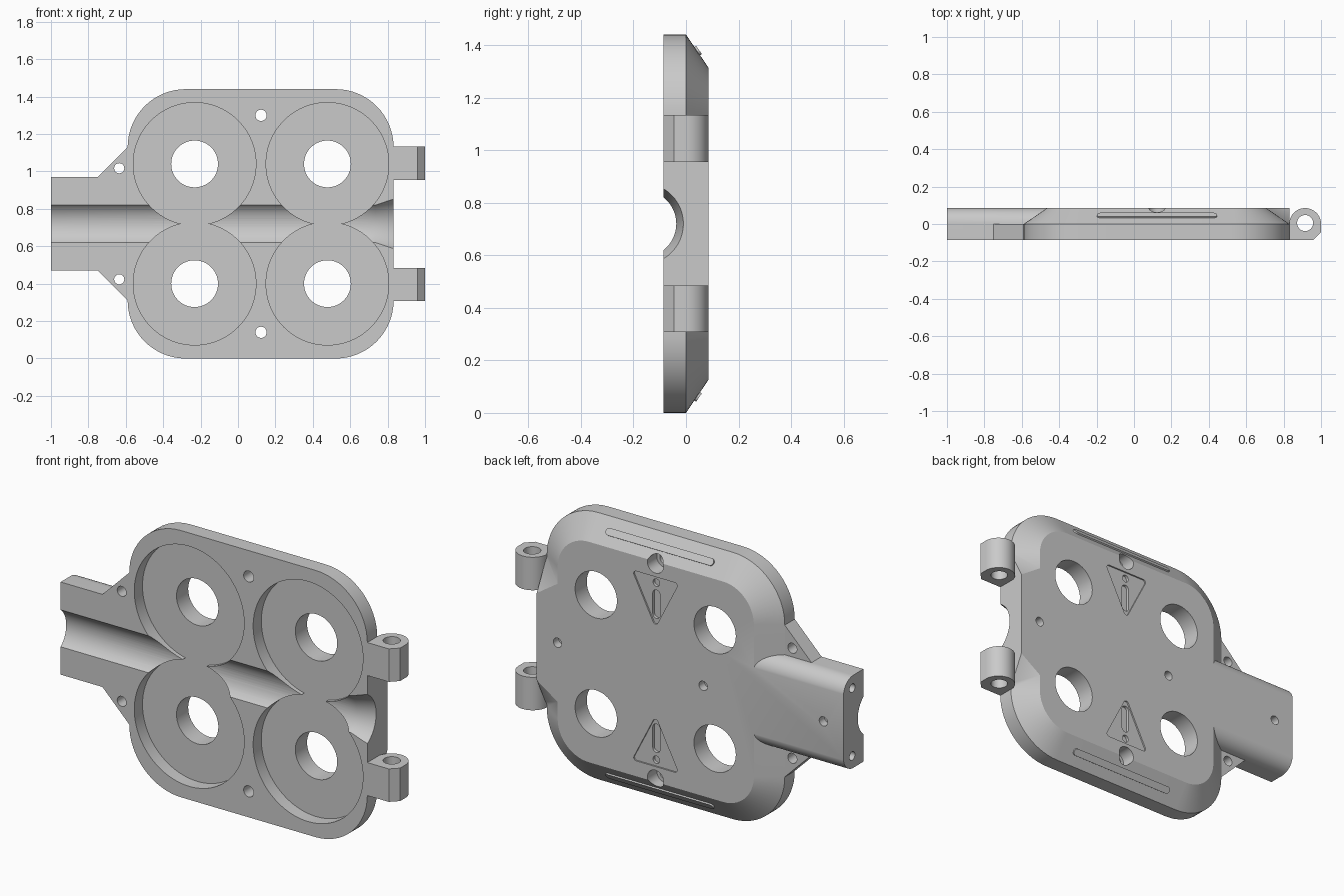
import bpy, bmesh
from math import sin, cos, pi, hypot
from mathutils import Vector

cube = bpy.data.objects.get("Cube")
if cube:
    bpy.data.objects.remove(cube)

FRONT, BACK, MID = -0.085, 0.085, 0.72
SIDES = (1, -1)

grey = bpy.data.materials.new("plain_grey")
grey.use_nodes = True
grey.diffuse_color = (0.59, 0.59, 0.59, 1)
grey.node_tree.nodes["Principled BSDF"].inputs["Base Color"].default_value = grey.diffuse_color


def loft(name, rings):
    """Closed solid through equal-sized rings of 3D points."""
    bm = bmesh.new()
    loops = [[bm.verts.new(p) for p in ring] for ring in rings]
    n = len(loops[0])
    for a, b in zip(loops, loops[1:]):
        for i in range(n):
            j = (i + 1) % n
            bm.faces.new((a[i], a[j], b[j], b[i]))
    bm.faces.new(loops[0])
    bm.faces.new(loops[-1])
    bmesh.ops.recalc_face_normals(bm, faces=bm.faces)
    mesh = bpy.data.meshes.new(name)
    bm.to_mesh(mesh)
    bm.free()
    ob = bpy.data.objects.new(name, mesh)
    bpy.context.collection.objects.link(ob)
    mesh.materials.append(grey)
    return ob


def along_y(name, pts, y0, y1):
    return loft(name, [[(x, y, z) for x, z in pts] for y in (y0, y1)])


def along_x(name, pts, x0, x1):
    return loft(name, [[(x, y, z) for y, z in pts] for x in (x0, x1)])


def along_z(name, pts, z0, z1):
    return loft(name, [[(x, y, z) for x, y in pts] for z in (z0, z1)])


def arc(cx, cy, r, a0, a1, n):
    return [(cx + r * cos(a0 + (a1 - a0) * i / n), cy + r * sin(a0 + (a1 - a0) * i / n))
            for i in range(n + 1)]


def circle(cx, cy, r, n=32):
    return arc(cx, cy, r, 0, 2 * pi, n)[:-1]


def box(x0, x1, y0, y1):
    return [(x0, y0), (x1, y0), (x1, y1), (x0, y1)]


def rounded(x0, x1, y0, y1, r, n=16):
    corners = [(x1 - r, y1 - r), (x0 + r, y1 - r), (x0 + r, y0 + r), (x1 - r, y0 + r)]
    return [p for k, (cx, cy) in enumerate(corners)
            for p in arc(cx, cy, r, k * pi / 2, (k + 1) * pi / 2, n)]


def capsule(cx, cy, half_w, half_h):
    r = min(half_w, half_h)
    if half_w > half_h:
        return (arc(cx + half_w - r, cy, r, -pi / 2, pi / 2, 10)
                + arc(cx - half_w + r, cy, r, pi / 2, 1.5 * pi, 10))
    return (arc(cx, cy + half_h - r, r, 0, pi, 10)
            + arc(cx, cy - half_h + r, r, pi, 2 * pi, 10))


def combine(body, tool, operation):
    tool.hide_render = True
    mod = body.modifiers.new(operation, "BOOLEAN")
    mod.operation = operation
    mod.solver = "EXACT"
    mod.object = tool
    bpy.context.view_layer.objects.active = body
    bpy.ops.object.modifier_apply(modifier=mod.name)
    bpy.data.objects.remove(tool)


# Main plate with a wide bevel on its back; spare depth is trimmed flat below
def outline(inset):
    return rounded(-0.59 + inset, 0.832 - inset, inset, 1.44 - inset, 0.31 - inset)


plate = loft("cover_plate", [[(x, y, z) for x, z in outline(inset)]
                             for y, inset in ((-0.1, 0), (0, 0), (0.102, 0.15))])

# Arm with rounded back edges
arm = ([(-0.11, 0.47)] + arc(0.001, 0.555, 0.085, -pi / 2, 0, 12)
       + arc(0.001, 0.885, 0.085, 0, pi / 2, 12) + [(-0.11, 0.97)])
combine(plate, along_x("arm", arm, -1, -0.4), "UNION")

# Full-depth block between the hinges, its ends sloping into the bevel
block = [[(0.6, y, MID - h - 0.156), (0.832, y, MID - h),
          (0.832, y, MID + h), (0.6, y, MID + h + 0.156)]
         for y, h in ((-0.03, 0.4), (0, 0.4), (0.1, 0.206))]
combine(plate, loft("end_block", block), "UNION")
combine(plate, along_y("back_trim", box(-2, 2, -1, 3), BACK, 0.3), "DIFFERENCE")

# Gussets and hinge knuckles, above and below the middle
knuckle = ([(0.8, -0.13), (0.915, -0.13), (1, -0.045)]
           + arc(0.915, 0, 0.085, 0, pi, 24) + [(0.8, 0)])
gusset = [(-0.75, 0.25), (-0.59, 0.41), (-0.575, 0.41), (-0.575, 0.2), (-0.75, 0.2)]
for s in SIDES:
    pts = [(x, MID + s * d) for x, d in gusset]
    combine(plate, along_y("gusset", pts, -0.12, 0), "UNION")
    ends = MID + s * 0.235, MID + s * 0.413
    combine(plate, along_z("hinge_knuckle", knuckle, *ends), "UNION")
cuts = [along_y("front_trim", box(-2, 2, -1, 3), -0.3, FRONT)]

# Round pockets with a through hole in each
for s in SIDES:
    for x in (-0.232, 0.478):
        cuts.append(along_y("pocket", circle(x, MID + s * 0.32, 0.328, 96), -0.2, -0.015))
        cuts.append(along_y("window", circle(x, MID + s * 0.32, 0.125, 64), -0.2, 0.2))

# Channel across the front, flaring at the hinge end
cuts.append(loft("channel", [[(x, y, z) for y, z in circle(-0.165, MID, r, 64)]
                             for x, r in ((-1.1, 0.128), (0.735, 0.128), (0.832, 0.155), (0.87, 0.165))]))

# Screw, hinge and dowel holes
for s in SIDES:
    cuts.append(along_y("plate_hole", circle(0.123, MID + s * 0.58, 0.03), -0.2, 0.2))
    cuts.append(along_y("counterbore", circle(0.123, MID + s * 0.58, 0.048), 0.005, 0.2))
    cuts.append(along_y("gusset_hole", circle(-0.635, MID + s * 0.297, 0.027), -0.2, 0.2))
    cuts.append(along_x("arm_end_hole", circle(0.01, MID + s * 0.183, 0.023), -1.1, -0.9))
    cuts.append(along_z("pin_hole", circle(0.915, 0.005, 0.043), MID + s * 0.2, MID + s * 0.45))
for x in (0.708, -0.162, -0.88):
    cuts.append(along_y("dowel_hole", circle(x, MID, 0.025), 0.04, 0.2))

# Shallow triangular marks on the back, with a slot and a dot
for s in SIDES:
    tri = []
    for k, (cx, d) in enumerate(((0.238, 0.497), (0.008, 0.497), (0.123, 0.272))):
        a = pi / 6 + k * 2 * pi / 3
        tri += [(px, MID + s * pz) for px, pz in arc(cx, d, 0.015, a - pi / 3, a + pi / 3, 6)]
    cuts.append(along_y("triangle", tri, 0.077, 0.2))
    cuts.append(along_y("slot", capsule(0.123, MID + s * 0.362, 0.022, 0.077), 0.062, 0.2))
    cuts.append(along_y("dot", circle(0.123, MID + s * 0.478, 0.02), 0.062, 0.2))
for tool in cuts:
    combine(plate, tool, "DIFFERENCE")

# Thin raised ribs lying on the long bevels
length = hypot(0.085, 0.125)
ribs = []
for s in SIDES:
    slope = Vector((0, 0.085, -0.125 * s)) / length
    normal = Vector((0, 0.125, 0.085 * s)) / length
    centre = Vector((0.123, 0.043, MID + s * 0.657))
    rings = [[centre + Vector((u, 0, 0)) + slope * v + normal * h
              for u, v in capsule(0, 0, 0.322, 0.019)] for h in (-0.01, 0.008)]
    ribs.append(loft("upper_rib" if s > 0 else "lower_rib", rings))

# Smooth the round walls, keep the edges crisp
bpy.ops.object.select_all(action="DESELECT")
for ob in [plate] + ribs:
    ob.select_set(True)
bpy.context.view_layer.objects.active = plate
bpy.ops.object.shade_smooth_by_angle(angle=pi / 6)
